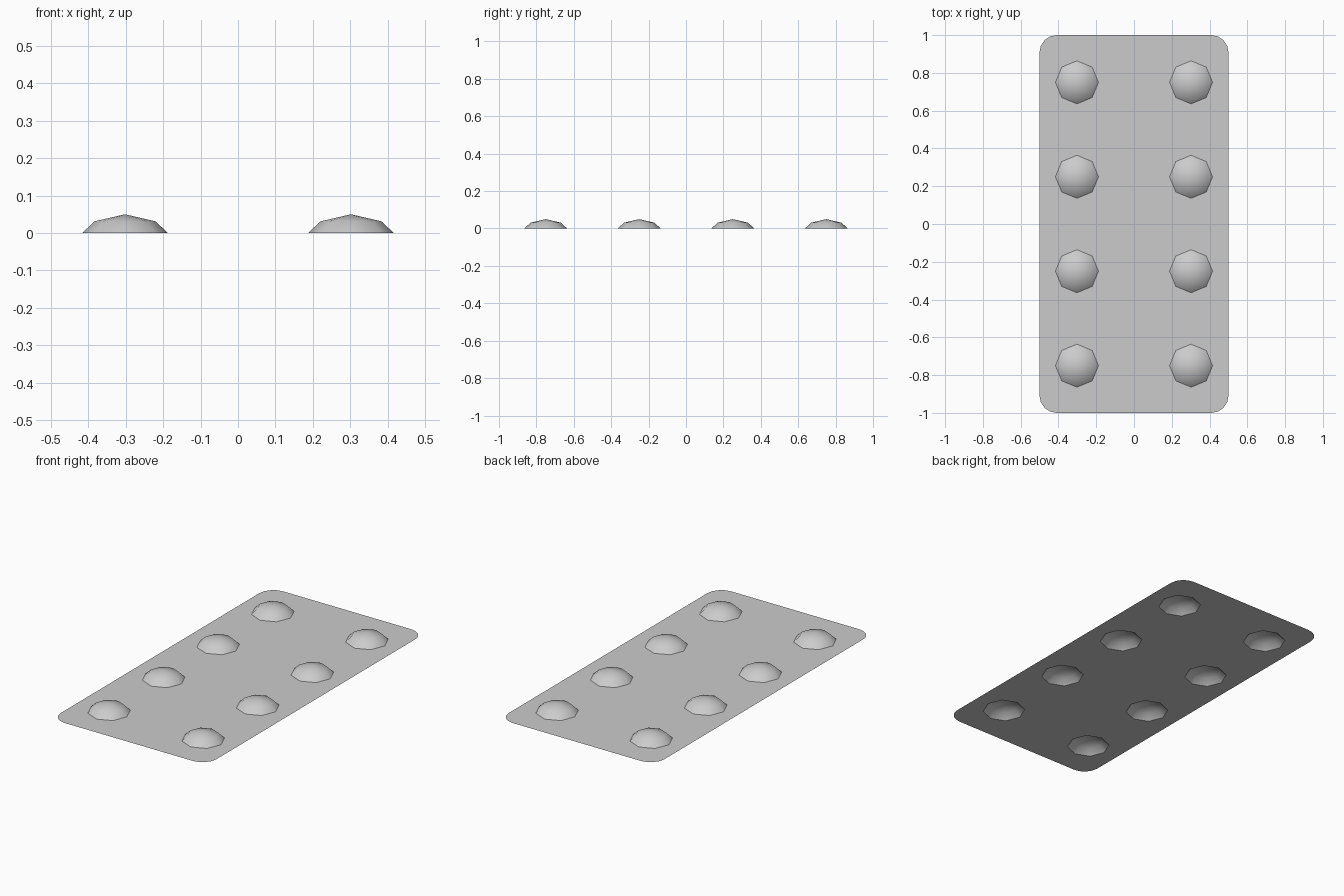
import bpy
import bmesh
from math import cos, sin, pi

cube = bpy.data.objects.get("Cube")
if cube:
    bpy.data.objects.remove(cube, do_unlink=True)

HALF_X, HALF_Y, CORNER = 0.5, 1.0, 0.09
SIDES, DOME_R = 8, 0.114
CENTRES = [(x, y) for x in (-0.302, 0.302) for y in (-0.75, -0.25, 0.25, 0.75)]

grey = bpy.data.materials.new("light grey")
grey.use_nodes = True
colour = (0.6, 0.6, 0.6, 1)
grey.diffuse_color = colour
grey.node_tree.nodes["Principled BSDF"].inputs["Base Color"].default_value = colour


def ring(bm, cx, cy, r, z):
    """Octagon of vertices with corners on the axes."""
    return [bm.verts.new((cx + r * cos(2 * pi * i / SIDES),
                          cy + r * sin(2 * pi * i / SIDES), z)) for i in range(SIDES)]


def close_loop(bm, verts):
    return [bm.edges.new((a, b)) for a, b in zip(verts, verts[1:] + verts[:1])]


def finish(bm, name, smooth):
    for f in bm.faces:
        f.normal_update()
        if f.normal.z < 0:
            f.normal_flip()
        f.smooth = smooth
    mesh = bpy.data.meshes.new(name)
    bm.to_mesh(mesh)
    bm.free()
    mesh.materials.append(grey)
    obj = bpy.data.objects.new(name, mesh)
    bpy.context.collection.objects.link(obj)


# Thin rounded sheet with an octagonal opening under each dome
bm = bmesh.new()
outline = []
for k, (sx, sy) in enumerate([(1, 1), (-1, 1), (-1, -1), (1, -1)]):
    for i in range(5):
        a = (k + i / 4) * pi / 2
        outline.append(bm.verts.new((sx * (HALF_X - CORNER) + CORNER * cos(a),
                                     sy * (HALF_Y - CORNER) + CORNER * sin(a), 0)))
edges = close_loop(bm, outline)
for cx, cy in CENTRES:
    edges += close_loop(bm, ring(bm, cx, cy, DOME_R, 0))
bmesh.ops.triangle_fill(bm, edges=edges, use_beauty=True, normal=(0, 0, 1))
finish(bm, "sheet", False)

# Hollow low domes: one sloping band and a shallow cap
for n, (cx, cy) in enumerate(CENTRES, 1):
    bm = bmesh.new()
    low = ring(bm, cx, cy, DOME_R, 0)
    mid = ring(bm, cx, cy, 0.082, 0.031)
    tip = bm.verts.new((cx, cy, 0.05))
    for i in range(SIDES):
        j = (i + 1) % SIDES
        bm.faces.new((low[i], low[j], mid[j], mid[i]))
        bm.faces.new((mid[i], mid[j], tip))
    finish(bm, f"dome_{n}", True)
